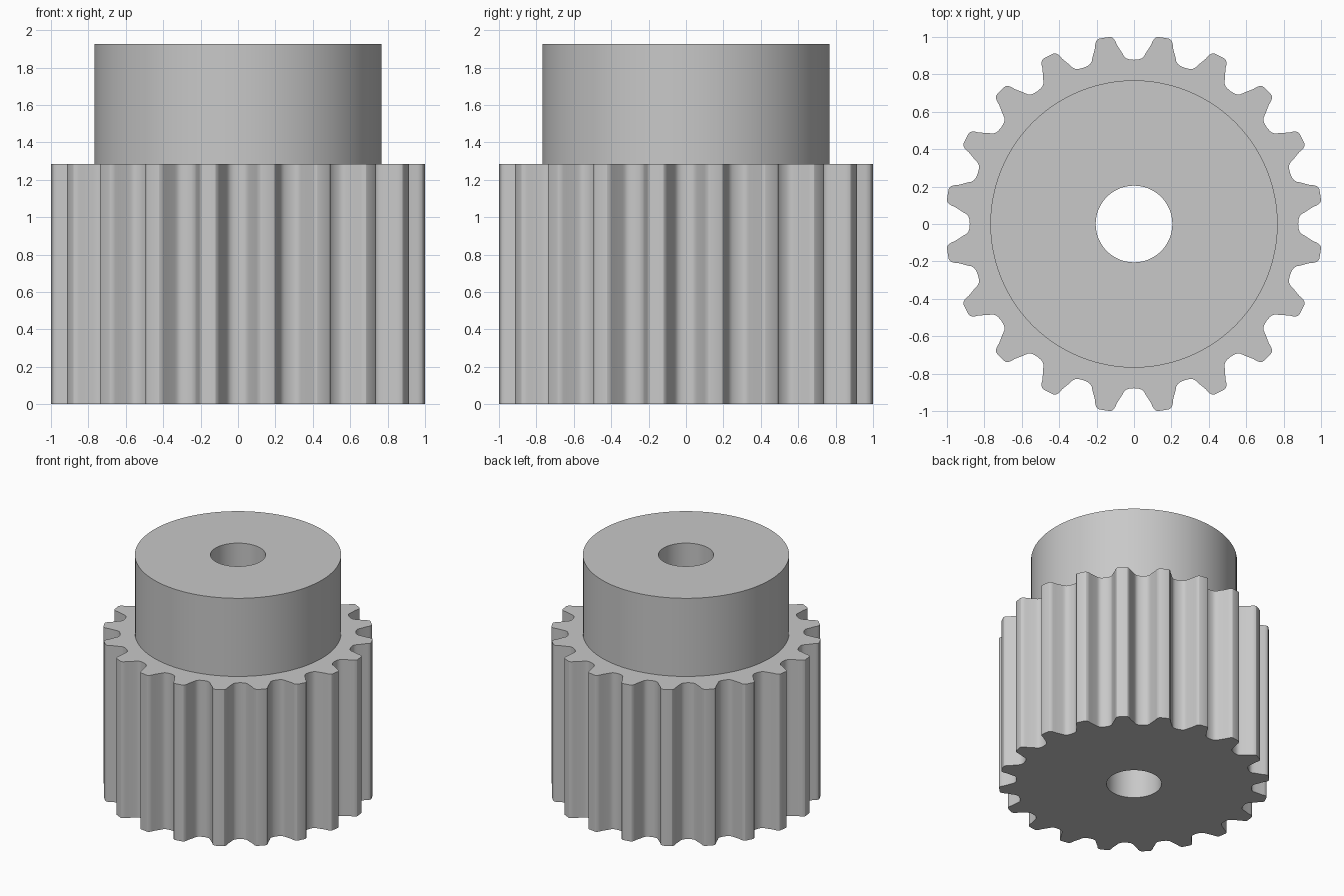
import bpy
import bmesh
from math import cos, sin, tau
from mathutils import Matrix, Vector

cube = bpy.data.objects.get("Cube")
if cube:
    bpy.data.objects.remove(cube, do_unlink=True)

TEETH = 20
GEAR_TOP, HUB_TOP = 1.285, 1.927
HUB_RADIUS, BORE_RADIUS, TIP_RADIUS = 0.768, 0.205, 1.008

steel = bpy.data.materials.new("steel_grey")
steel.use_nodes = True
grey = (0.58, 0.58, 0.58, 1)
steel.diffuse_color = grey
steel.node_tree.nodes["Principled BSDF"].inputs["Base Color"].default_value = grey

bm = bmesh.new()


def circle(radius, count):
    return [(radius * cos(tau * i / count), radius * sin(tau * i / count)) for i in range(count)]


def tooth_outline():
    # half of one groove, from its floor up the flank to the tooth tip
    half = [(0.878, 0), (0.880, 0.025), (0.886, 0.042), (0.897, 0.054), (0.912, 0.062),
            (0.960, 0.093), (0.978, 0.100), (0.991, 0.109), (0.999, 0.120), (1.000, 0.130)]
    groove = [(x, -y) for x, y in reversed(half[1:])] + half
    tip = (TIP_RADIUS * cos(tau / TEETH / 2), TIP_RADIUS * sin(tau / TEETH / 2))
    points = []
    for i in range(TEETH):
        turn = Matrix.Rotation(tau * i / TEETH, 2)
        points += [turn @ Vector(p) for p in groove + [tip]]
    return points


def ring(points, z):
    verts = [bm.verts.new((p[0], p[1], z)) for p in points]
    edges = [bm.edges.new((verts[i - 1], verts[i])) for i in range(len(verts))]
    return verts, edges


def wall(low, high):
    a, b = low[0], high[0]
    for i in range(len(a)):
        bm.faces.new((a[i - 1], a[i], b[i], b[i - 1]))


def cap(outer, inner):
    bmesh.ops.triangle_fill(bm, use_beauty=True, edges=outer[1] + inner[1])


# toothed body, hub and through bore as one closed solid
teeth = tooth_outline()
hub = circle(HUB_RADIUS, 96)
bore = circle(BORE_RADIUS, 64)
teeth_low, teeth_high = ring(teeth, 0), ring(teeth, GEAR_TOP)
hub_low, hub_high = ring(hub, GEAR_TOP), ring(hub, HUB_TOP)
bore_low, bore_high = ring(bore, 0), ring(bore, HUB_TOP)
cap(teeth_low, bore_low)
cap(teeth_high, hub_low)
cap(hub_high, bore_high)
wall(teeth_low, teeth_high)
wall(hub_low, hub_high)
wall(bore_low, bore_high)
bmesh.ops.recalc_face_normals(bm, faces=bm.faces[:])

mesh = bpy.data.meshes.new("toothed_pulley")
bm.to_mesh(mesh)
bm.free()
mesh.materials.append(steel)
pulley = bpy.data.objects.new("toothed_pulley", mesh)
bpy.context.collection.objects.link(pulley)

# smooth rounded walls, sharp rims
bpy.ops.object.select_all(action='DESELECT')
pulley.select_set(True)
bpy.context.view_layer.objects.active = pulley
bpy.ops.object.shade_smooth_by_angle(angle=0.5)
